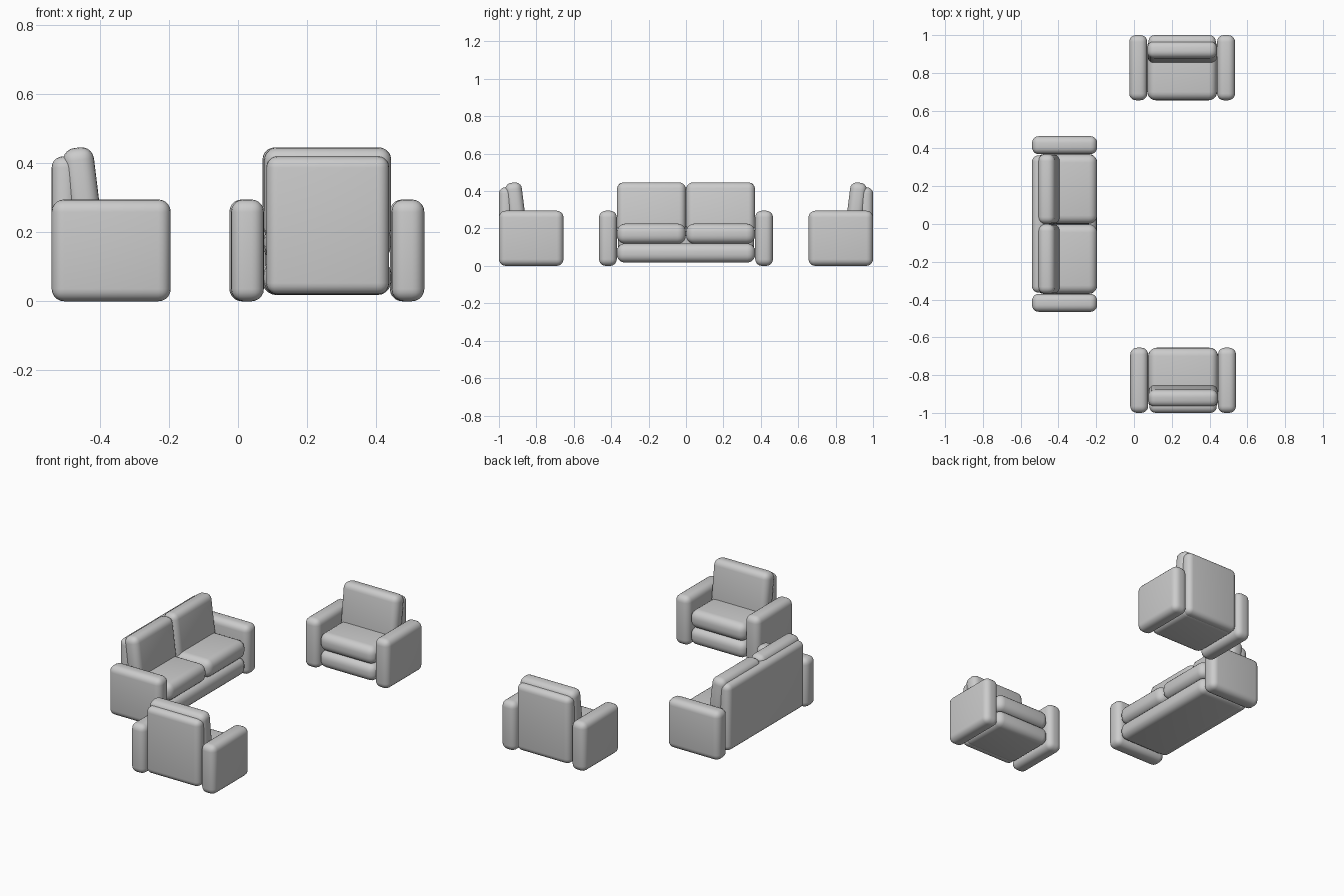
import bpy, bmesh
from math import radians
from mathutils import Matrix, Vector

if "Cube" in bpy.data.objects:
    bpy.data.objects.remove(bpy.data.objects["Cube"])

ARM = 0.095      # arm thickness
BAY = 0.37       # width of one seat bay
DEPTH = 0.345    # back to front


def soft_box(name, lo, hi, radius, place, tilt=0.0):
    """Padded block between two corners, tilted about its own centre, then placed."""
    lo, hi = Vector(lo), Vector(hi)
    bm = bmesh.new()
    bmesh.ops.create_cube(bm, size=1.0)
    bmesh.ops.scale(bm, vec=hi - lo, verts=bm.verts)
    bmesh.ops.bevel(bm, geom=bm.edges[:], offset=radius, offset_type='OFFSET',
                    segments=5, profile=0.5, affect='EDGES', clamp_overlap=True)
    m = place @ Matrix.Translation((lo + hi) / 2) @ Matrix.Rotation(radians(tilt), 4, 'Y')
    bmesh.ops.transform(bm, matrix=m, verts=bm.verts)
    for f in bm.faces:
        f.smooth = True
    me = bpy.data.meshes.new(name)
    bm.to_mesh(me)
    bm.free()
    ob = bpy.data.objects.new(name, me)
    bpy.context.collection.objects.link(ob)
    return ob


def seating(name, bays, origin, turn):
    """Sofa or armchair: back at local x = 0, facing +x, centred on y."""
    place = Matrix.Translation(origin) @ Matrix.Rotation(radians(turn), 4, 'Z')
    h = bays * BAY / 2
    # arms
    for side, y in (("left", h), ("right", -h - ARM)):
        soft_box(f"{name}_{side}_arm", (0, y, 0), (DEPTH, y + ARM, 0.295), 0.036, place)
    # base and back panel
    soft_box(f"{name}_base", (0.02, -h, 0.018), (DEPTH - 0.002, h, 0.12), 0.042, place)
    soft_box(f"{name}_back_panel", (0, -h + 0.007, 0.02), (0.075, h - 0.007, 0.42), 0.033, place)
    # loose cushions
    for i in range(bays):
        y = -h + i * BAY
        soft_box(f"{name}_seat_cushion_{i + 1}", (0.05, y + 0.001, 0.118),
                 (DEPTH, y + BAY - 0.001, 0.226), 0.044, place)
        soft_box(f"{name}_back_cushion_{i + 1}", (0.045, y + 0.001, 0.175),
                 (0.135, y + BAY - 0.001, 0.446), 0.036, place, tilt=-7)


seating("sofa", 2, (-0.54, 0, 0), 0)
seating("front_armchair", 1, (0.26, -1.0, 0), 90)
seating("rear_armchair", 1, (0.255, 1.0, 0), -90)
